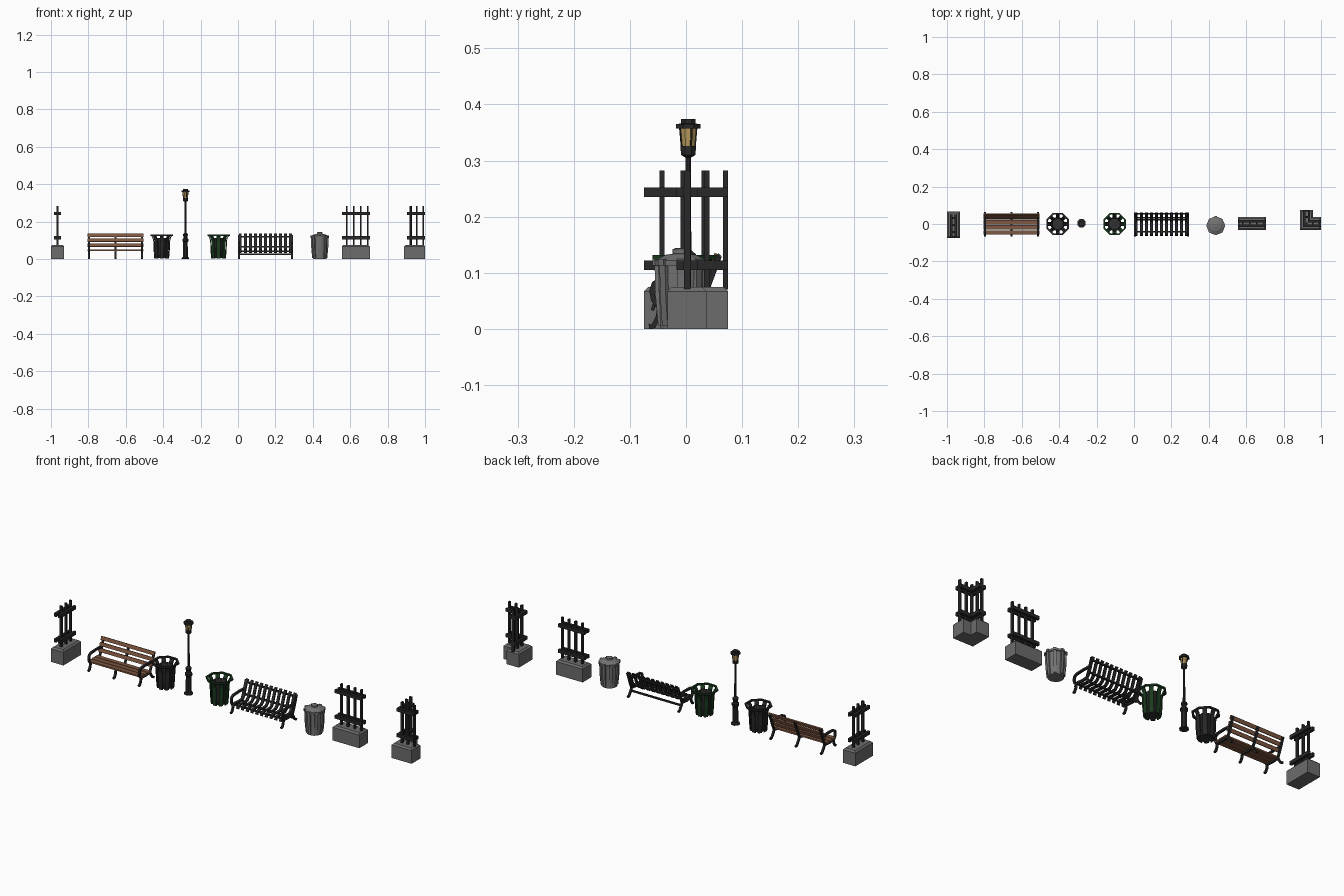
import bpy, bmesh, math
from mathutils import Matrix, Vector

if "Cube" in bpy.data.objects:
    bpy.data.objects.remove(bpy.data.objects["Cube"])


def material(name, rgb):
    m = bpy.data.materials.new(name)
    m.diffuse_color = (*rgb, 1)
    m.use_nodes = True
    m.node_tree.nodes["Principled BSDF"].inputs["Base Color"].default_value = m.diffuse_color
    return m


IRON = material("black iron", (0.021, 0.021, 0.022))
STONE = material("grey stone", (0.15, 0.15, 0.15))
STEEL = material("grey steel", (0.17, 0.17, 0.17))
WOOD = material("brown wood", (0.21, 0.095, 0.052))
GREEN = material("dark green", (0.011, 0.045, 0.014))
LINER = material("dark liner", (0.03, 0.03, 0.03))
GLASS = material("lamp glass", (0.50, 0.34, 0.11))


class Part:
    """One named mesh object collected from simple solids."""

    def __init__(self, name, mat, at=(0, 0, 0)):
        self.name, self.mat, self.at = name, mat, at
        self.bm = bmesh.new()

    def box(self, lo, hi, rot=None):
        lo, hi = Vector(lo), Vector(hi)
        m = Matrix.Translation((lo + hi) / 2) @ (rot or Matrix()) @ Matrix.Diagonal((*(hi - lo), 1))
        bmesh.ops.create_cube(self.bm, size=1, matrix=m)

    def lathe(self, profile, sides):
        rings = []
        for r, z in profile:
            rings.append([self.bm.verts.new((r * math.cos(a), r * math.sin(a), z))
                          for a in ((i + 0.5) * math.tau / sides for i in range(sides))])
        for p, q in zip(rings, rings[1:]):
            for i in range(sides):
                j = (i + 1) % sides
                self.bm.faces.new((p[i], p[j], q[j], q[i]))
        self.bm.faces.new(rings[0][::-1])
        self.bm.faces.new(rings[-1])

    def ribbon(self, path, width, thick, m=Matrix()):
        """Flat bar following a path in the local yz plane, width along x."""
        pts = [Vector((0, *p)) for p in path]
        rings = []
        for i, p in enumerate(pts):
            d = (pts[min(i + 1, len(pts) - 1)] - pts[max(i - 1, 0)]).normalized()
            n = Vector((0, -d.z, d.y)) * thick / 2
            w = Vector((width / 2, 0, 0))
            rings.append([self.bm.verts.new(m @ v) for v in (p - w - n, p + w - n, p + w + n, p - w + n)])
        for a, b in zip(rings, rings[1:]):
            for i in range(4):
                j = (i + 1) % 4
                self.bm.faces.new((a[i], a[j], b[j], b[i]))
        self.bm.faces.new(rings[0][::-1])
        self.bm.faces.new(rings[-1])

    def plinth(self, outline, h=0.075, c=0.008):
        f = self.bm.faces.new([self.bm.verts.new((x, y, 0)) for x, y in outline])
        top = bmesh.ops.extrude_face_region(self.bm, geom=[f])["geom"]
        bmesh.ops.translate(self.bm, vec=(0, 0, h - c), verts=[v for v in top if isinstance(v, bmesh.types.BMVert)])
        face = [g for g in top if isinstance(g, bmesh.types.BMFace)]
        bmesh.ops.inset_region(self.bm, faces=face, thickness=c, use_even_offset=True)
        for v in face[0].verts:
            v.co.z = h

    def done(self):
        bmesh.ops.recalc_face_normals(self.bm, faces=self.bm.faces)
        me = bpy.data.meshes.new(self.name)
        self.bm.to_mesh(me)
        self.bm.free()
        me.materials.append(self.mat)
        ob = bpy.data.objects.new(self.name, me)
        ob.location = self.at
        bpy.context.collection.objects.link(ob)


def turn(a):
    return Matrix.Rotation(a, 4, 'Z')


# ---- fences: posts held between pairs of rails on a stone plinth
def fence_run(part, along_y, posts, rails):
    def put(u0, u1, v0, v1, z0, z1):
        lo, hi = ((v0, u0, z0), (v1, u1, z1)) if along_y else ((u0, v0, z0), (u1, v1, z1))
        part.box(lo, hi)
    for u in posts:
        put(u - 0.0045, u + 0.0045, -0.006, 0.006, 0.07, 0.282)
    for side, (u0, u1) in zip((-1, 1), rails):
        v = sorted((side * 0.006, side * 0.019))
        for z in (0.105, 0.235):
            put(u0, u1, *v, z, z + 0.017)


def rect(x0, x1, y0, y1):
    return [(x0, y0), (x1, y0), (x1, y1), (x0, y1)]


def fence(name, at, outline, runs):
    base = Part(name + "_plinth", STONE, at)
    base.plinth(outline)
    base.done()
    bars = Part(name + "_bars", IRON, at)
    for run in runs:
        fence_run(bars, *run)
    bars.done()


fence("end_fence", (-0.965, 0, 0), rect(-0.035, 0.035, -0.075, 0.067),
      [(True, (-0.043, -0.005, 0.032), [(-0.075, 0.051)] * 2)])
fence("straight_fence", (0.63, 0.003, 0), rect(-0.075, 0.075, -0.035, 0.035),
      [(False, (-0.049, -0.0115, 0.026, 0.0635), [(-0.075, 0.075)] * 2)])
fence("corner_fence", (0.923, 0.002, 0),
      [(-0.035, -0.035), (0.077, -0.035), (0.077, 0.035), (0.035, 0.035), (0.035, 0.073), (-0.035, 0.073)],
      [(False, (0, 0.032, 0.068), [(-0.019, 0.077), (0.006, 0.077)]),
       (True, (0.035, 0.068), [(-0.019, 0.073), (0.006, 0.073)])])


# ---- bench frames: legs, seat bearer, back stay and curled arm
def bench_frame(part, x, back):
    m = Matrix.Translation((x, 0, 0))
    part.ribbon([(-0.066, 0.004), (-0.058, 0.005), (-0.05, 0.02), (-0.046, 0.042)], 0.01, 0.009, m)
    part.ribbon([(0.056, 0.004), (0.046, 0.006), (0.034, 0.022), (0.022, 0.045)], 0.01, 0.009, m)
    part.ribbon([(-0.05, 0.039), (-0.01, 0.036), (0.025, 0.04)], 0.01, 0.009, m)
    part.ribbon(back, 0.01, 0.008, m)


def bench_arm(part, x):
    part.ribbon([(0.04, 0.088), (0.0, 0.09), (-0.045, 0.088), (-0.057, 0.081), (-0.061, 0.068),
                 (-0.058, 0.052), (-0.05, 0.04)], 0.011, 0.009, Matrix.Translation((x, 0, 0)))


# wooden bench
frame = Part("wood_bench_frame", IRON, (-0.655, 0, 0))
for x in (-0.142, 0, 0.142):
    bench_frame(frame, x, [(0.024, 0.04), (0.038, 0.07), (0.06, 0.13)])
for x in (-0.142, 0.142):
    bench_arm(frame, x)
frame.done()
slats = Part("wood_bench_slats", WOOD, (-0.655, 0, 0))
for y in (-0.045, -0.018, 0.009):
    slats.box((-0.15, y - 0.0115, 0.043), (0.15, y + 0.0115, 0.051))
for y, z in ((0.031, 0.074), (0.041, 0.1), (0.051, 0.126)):
    slats.box((-0.15, y - 0.0035, z - 0.009), (0.15, y + 0.0035, z + 0.009), Matrix.Rotation(-0.35, 4, 'X'))
slats.done()

# iron bench with curved slats
frame = Part("iron_bench_frame", IRON, (0.147, 0, 0))
for x in (-0.142, 0.142):
    bench_frame(frame, x, [(0.024, 0.04), (0.038, 0.07), (0.058, 0.128)])
    bench_arm(frame, x)
for y, z in ((0.055, 0.118), (0.034, 0.066), (-0.042, 0.04), (0.024, 0.024)):
    frame.box((-0.142, y - 0.004, z - 0.004), (0.142, y + 0.004, z + 0.004))
frame.done()
slats = Part("iron_bench_slats", IRON, (0.147, 0, 0))
for i in range(11):
    slats.ribbon([(0.06, 0.133), (0.048, 0.118), (0.036, 0.085), (0.026, 0.058), (0.014, 0.047), (-0.015, 0.046),
                  (-0.045, 0.05), (-0.056, 0.045), (-0.06, 0.033)],
                 0.014, 0.006, Matrix.Translation(((i - 5) * 0.0268, 0, 0)))
slats.done()


# ---- slatted litter bins with a flared rim
def litter_bin(name, x, mat):
    cage = Part(name + "_slats", mat, (x, 0, 0))
    for i in range(8):
        cage.ribbon([(0.037, 0.003), (0.041, 0.05), (0.042, 0.095), (0.047, 0.115), (0.058, 0.13)],
                    0.02, 0.005, turn(i * math.tau / 8))
    cage.done()
    rim = Part(name + "_rim", mat, (x, 0, 0))
    for i in range(8):
        rim.box((-0.025, 0.051, 0.124), (0.025, 0.06, 0.132))
        bmesh.ops.rotate(rim.bm, verts=rim.bm.verts, matrix=Matrix.Rotation(math.tau / 8, 3, 'Z'))
    rim.done()
    liner = Part(name + "_liner", LINER, (x, 0, 0))
    liner.lathe([(0.033, 0.005), (0.038, 0.112), (0.035, 0.112), (0.031, 0.06)], 8)
    liner.done()


litter_bin("black_bin", -0.408, IRON)
litter_bin("green_bin", -0.104, GREEN)

# ---- ribbed steel bin with a lid
at = (0.437, -0.009, 0)
body = Part("steel_bin_body", STEEL, at)
body.lathe([(0.037, 0), (0.041, 0.118)], 16)
for i in range(8):
    body.ribbon([(0.037, 0.006), (0.042, 0.06), (0.0435, 0.114)], 0.014, 0.007, turn(i * math.tau / 8))
body.done()
lid = Part("steel_bin_lid", STEEL, at)
lid.lathe([(0.047, 0.112), (0.048, 0.122), (0.028, 0.132), (0.015, 0.134), (0.015, 0.142), (0.01, 0.144)], 16)
for i in range(8):
    lid.ribbon([(0.046, 0.113), (0.046, 0.125)], 0.014, 0.009, turn(i * math.tau / 8))
lid.done()

# ---- street lamp
at = (-0.281, 0.004, 0)
column = Part("lamp_column", IRON, at)
column.lathe([(0.022, 0), (0.022, 0.006), (0.015, 0.01), (0.013, 0.08), (0.013, 0.09), (0.018, 0.096),
              (0.018, 0.106), (0.011, 0.111), (0.011, 0.122), (0.015, 0.126), (0.015, 0.133), (0.006, 0.14),
              (0.005, 0.305), (0.014, 0.31), (0.015, 0.326)], 8)
column.done()
glass = Part("lamp_glass", GLASS, at)
glass.lathe([(0.0125, 0.325), (0.0155, 0.358)], 8)
glass.done()
cap = Part("lamp_cap", IRON, at)
cap.lathe([(0.024, 0.357), (0.024, 0.365), (0.014, 0.366), (0.014, 0.374)], 8)
for i in range(4):
    cap.ribbon([(0.0125, 0.325), (0.0155, 0.358)], 0.003, 0.003, turn(math.pi / 8 + i * math.tau / 4))
cap.done()
